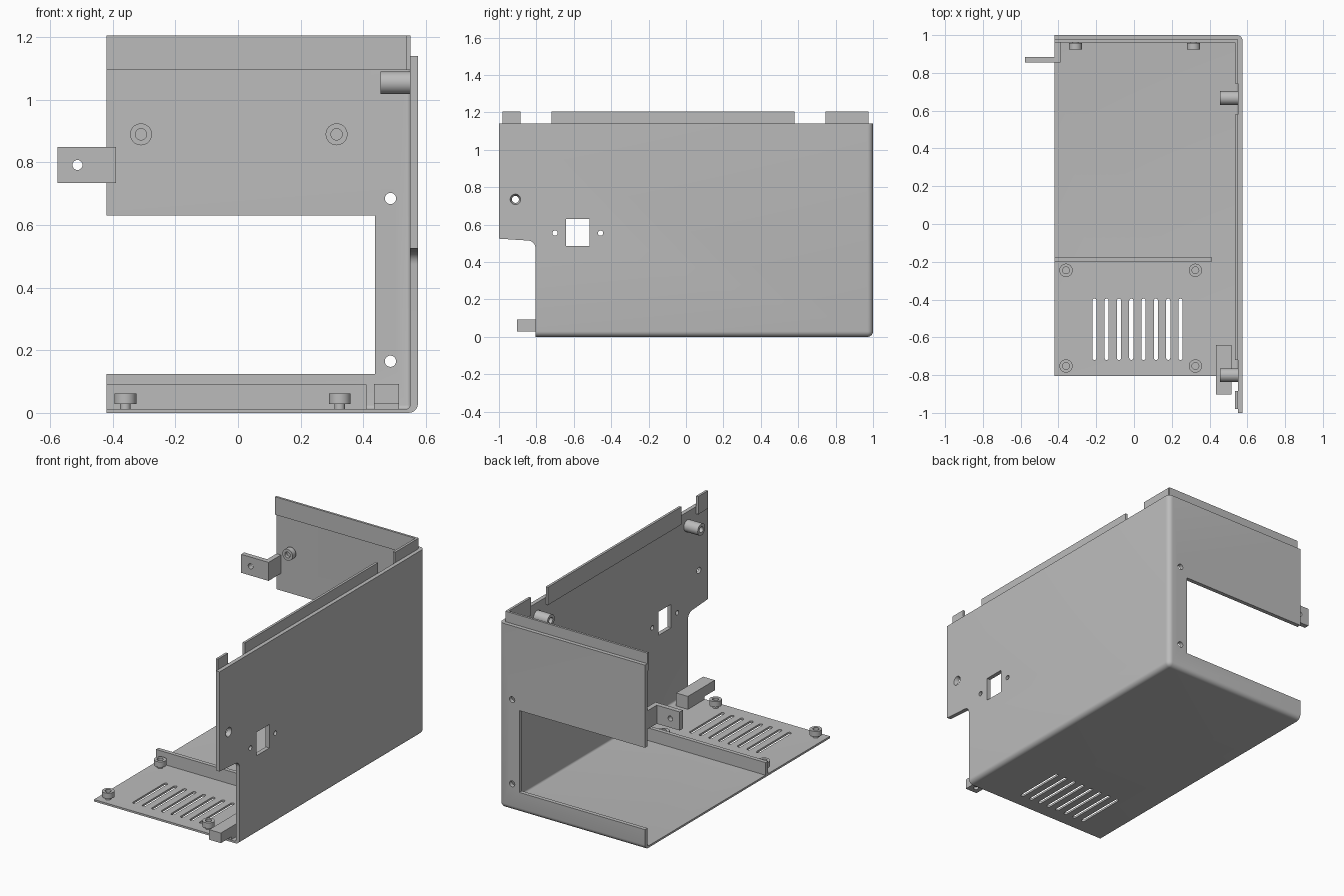
import bpy, bmesh, math
from mathutils import Vector, Matrix

cube = bpy.data.objects.get("Cube")
if cube:
    bpy.data.objects.remove(cube, do_unlink=True)

grey = bpy.data.materials.new("sheet_metal_grey")
grey.use_nodes = True
grey.diffuse_color = (0.5, 0.5, 0.5, 1)
grey.node_tree.nodes["Principled BSDF"].inputs["Base Color"].default_value = (0.5, 0.5, 0.5, 1)

ROT = {"x": Matrix.Rotation(math.pi / 2, 4, "Y"),
       "y": Matrix.Rotation(-math.pi / 2, 4, "X"),
       "z": Matrix.Identity(4)}


def finish(name, bm):
    bmesh.ops.recalc_face_normals(bm, faces=bm.faces)
    mesh = bpy.data.meshes.new(name)
    bm.to_mesh(mesh)
    bm.free()
    mesh.materials.append(grey)
    ob = bpy.data.objects.new(name, mesh)
    bpy.context.collection.objects.link(ob)
    return ob


def box(name, x, y, z, fold=0):
    """Box from ranges; fold rounds the three edges at the +x +y -z corner."""
    bm = bmesh.new()
    bmesh.ops.create_cube(bm, size=1)
    for v in bm.verts:
        v.co = [r[0] if c < 0 else r[1] for c, r in zip(v.co, (x, y, z))]
    if fold:
        corner = Vector((x[1], y[1], z[0]))
        vert = min(bm.verts, key=lambda v: (v.co - corner).length)
        bmesh.ops.bevel(bm, geom=list(vert.link_edges), offset=fold, segments=6,
                        affect="EDGES", profile=0.5)
    return finish(name, bm)


def rod(name, start, axis, length, radius, radius2=None, sides=32):
    bm = bmesh.new()
    bmesh.ops.create_cone(bm, cap_ends=True, segments=sides, radius1=radius,
                          radius2=radius if radius2 is None else radius2, depth=abs(length))
    bmesh.ops.translate(bm, verts=bm.verts, vec=(0, 0, abs(length) / 2))
    if length < 0:
        bmesh.ops.rotate(bm, verts=bm.verts, matrix=Matrix.Rotation(math.pi, 3, "X"))
    bmesh.ops.transform(bm, verts=bm.verts, matrix=Matrix.Translation(start) @ ROT[axis])
    return finish(name, bm)


def prism(name, points, place, direction):
    """Extrude a flat outline, placed in space by a function of its two coordinates."""
    bm = bmesh.new()
    face = bm.faces.new([bm.verts.new(place(a, b)) for a, b in points])
    new = bmesh.ops.extrude_face_region(bm, geom=[face])["geom"]
    bmesh.ops.translate(bm, verts=[g for g in new if isinstance(g, bmesh.types.BMVert)],
                        vec=direction)
    return finish(name, bm)


def combine(ob, other, operation="DIFFERENCE"):
    mod = ob.modifiers.new("shape", "BOOLEAN")
    mod.operation, mod.solver, mod.object = operation, "EXACT", other
    bpy.context.view_layer.objects.active = ob
    bpy.ops.object.modifier_apply(modifier=mod.name)
    bpy.data.objects.remove(other, do_unlink=True)


def arc(cx, cy, r, a0, a1, n=8):
    steps = [math.radians(a0 + (a1 - a0) * i / n) for i in range(n + 1)]
    return [(cx + r * math.cos(a), cy + r * math.sin(a)) for a in steps]


# Folded shell: floor, side wall and back wall
shell = box("folded_shell", (-0.42, 0.575), (-1, 1), (0, 1.14), 0.03)
combine(shell, box("cut", (-0.7, 0.55), (-1.2, 0.975), (0.012, 1.3), 0.013))

# Stepped front end with a rounded inner corner
step = [(-1.2, -0.1), (-0.805, -0.1)] + arc(-0.845, 0.475, 0.04, 0, 87) + [(-1.0, 0.525), (-1.2, 0.525)]
combine(shell, prism("cut", step, lambda y, z: (-0.7, y, z), (1.5, 0, 0)))

# Back opening and its screw holes
combine(shell, box("cut", (-0.7, 0.437), (0.9, 1.1), (0.125, 0.63)))
for z in (0.165, 0.685):
    combine(shell, rod("cut", (0.487, 0.9, z), "y", 0.2, 0.018))

# Side socket opening, its screw holes and a countersunk hole
combine(shell, box("cut", (0.5, 0.65), (-0.641, -0.515), (0.485, 0.63)))
for y in (-0.70, -0.457):
    combine(shell, rod("cut", (0.5, y, 0.555), "x", 0.15, 0.014))
combine(shell, rod("cut", (0.54, -0.912, 0.735), "x", 0.04, 0.015, 0.03))

# Ventilation slots in the floor
for i in range(8):
    x = -0.21 + i * 0.0652
    slot = arc(x, -0.709, 0.011, 180, 360) + arc(x, -0.406, 0.011, 0, 180)
    combine(shell, prism("cut", slot, lambda a, b: (a, b, -0.05), (0, 0, 0.1)))

# Upright lips along the top
box("back_lip", (-0.42, 0.55), (0.962, 0.976), (1.095, 1.205))
for i, span in enumerate([(-0.98, -0.885), (-0.72, 0.58), (0.745, 0.97)]):
    box(f"side_lip_{i + 1}", (0.536, 0.551), span, (1.095, 1.205))

# Crossbar and small mounting block on the floor
box("floor_crossbar", (-0.42, 0.41), (-0.2, -0.175), (0.01, 0.09))
block = box("mounting_block", (0.435, 0.515), (-0.903, -0.64), (0.03, 0.092))
combine(block, rod("cut", (0.475, -0.86, 0.0), "z", 0.06, 0.015))
box("mounting_block_foot", (0.435, 0.515), (-0.8, -0.64), (0.01, 0.03))


# Mushroom-shaped spacers with a bored head
def spacer(name, base, axis, sign):
    step = Vector((0, 0, 0))
    step["xyz".index(axis)] = sign
    base = Vector(base)
    head = rod(name, base + step * 0.016, axis, sign * 0.034, 0.035)
    combine(head, rod("cut", base + step * 0.03, axis, sign * 0.04, 0.018))
    rod(name + "_neck", base - step * 0.003, axis, sign * 0.022, 0.017)


for i, (x, y) in enumerate([(-0.36, -0.245), (0.325, -0.245), (-0.36, -0.752), (0.325, -0.752)]):
    spacer(f"floor_spacer_{i + 1}", (x, y, 0.012), "z", 1)
for i, x in enumerate((-0.31, 0.315)):
    spacer(f"back_spacer_{i + 1}", (x, 0.975, 0.89), "y", -1)

# Threaded posts on the side wall
for i, y in enumerate((-0.80, 0.667)):
    post = rod(f"side_post_{i + 1}", (0.455, y, 1.055), "x", 0.098, 0.036)
    combine(post, rod("cut", (0.44, y, 1.055), "x", 0.08, 0.018))

# Angle bracket at the free end of the back wall
outline = [(-0.577, 0.855), (-0.39, 0.855), (-0.39, 0.976), (-0.42, 0.976), (-0.42, 0.885), (-0.577, 0.885)]
bracket = prism("angle_bracket", outline, lambda x, y: (x, y, 0.735), (0, 0, 0.114))
combine(bracket, rod("cut", (-0.513, 0.8, 0.792), "y", 0.15, 0.016))

# Smooth the rounded folds and rods, keep sheet edges crisp
bpy.ops.object.select_all(action="DESELECT")
for ob in bpy.context.collection.objects:
    if ob.type == "MESH":
        ob.select_set(True)
        bpy.context.view_layer.objects.active = ob
bpy.ops.object.shade_smooth_by_angle(angle=math.radians(30))
